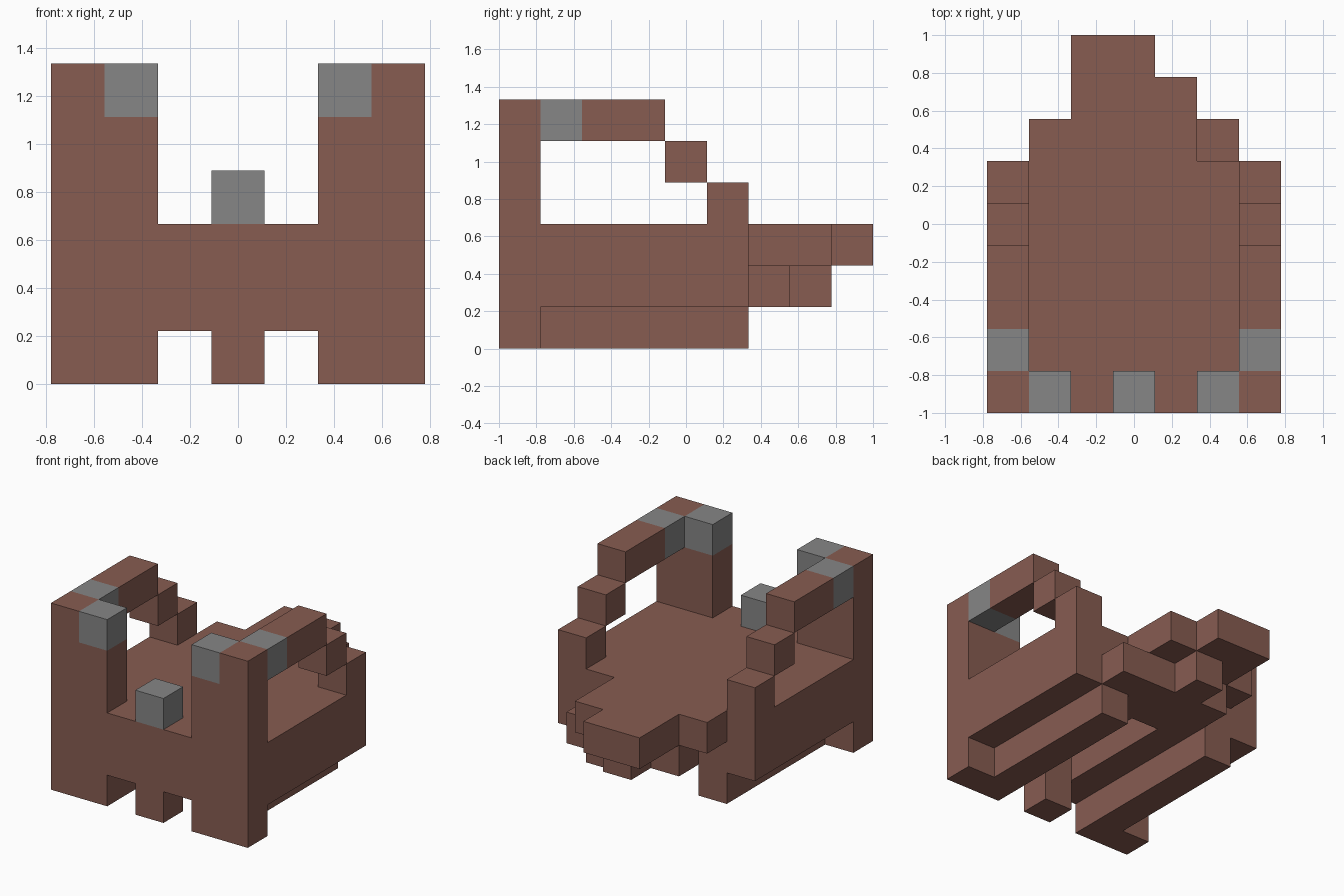
import bpy
import bmesh
from itertools import product
from mathutils import Vector

cube = bpy.data.objects.get("Cube")
if cube:
    bpy.data.objects.remove(cube, do_unlink=True)

U = 2 / 9  # edge of one block


def material(name, color):
    mat = bpy.data.materials.new(name)
    mat.use_nodes = True
    mat.diffuse_color = (*color, 1)
    mat.node_tree.nodes["Principled BSDF"].inputs["Base Color"].default_value = (*color, 1)
    return mat


BROWN = material("reddish brown", (0.242, 0.107, 0.083))
GRAY = material("mid gray", (0.238, 0.238, 0.238))

parts = []


def block(name, x, y, z, mat=BROWN):
    """Register a box of blocks; each range is (first, last) inclusive."""
    spans = [range(a, b + 1) for a, b in (x, y, z)]
    parts.append((name, set(product(*spans)), mat))


def pair(name, x, y, z, mat=BROWN):
    """Register a box on the left (+x) and its mirror on the right."""
    block("left_" + name, x, y, z, mat)
    block("right_" + name, (-x[1], -x[0]), y, z, mat)


# Hull: solid deck over two sides, leaving a slot along the underside
block("deck", (-3, 3), (0, 5), (2, 2))
pair("hull_side", (1, 3), (0, 5), (1, 1))
block("hull_front", (0, 0), (0, 0), (1, 1))
block("hull_back", (0, 0), (5, 5), (1, 1))

# Supports under the hull
pair("runner", (2, 2), (0, 5), (0, 0))
pair("front_foot", (3, 3), (0, 0), (0, 0))
block("center_foot", (0, 0), (0, 0), (0, 0))

# Front towers and the stepped arms behind them
pair("tower", (2, 3), (0, 0), (3, 4))
pair("tower_top", (3, 3), (0, 0), (5, 5))
pair("inner_cap", (2, 2), (0, 0), (5, 5), GRAY)
pair("arm_joint", (3, 3), (1, 1), (5, 5), GRAY)
pair("arm", (3, 3), (2, 3), (5, 5))
pair("arm_step", (3, 3), (4, 4), (4, 4))
pair("arm_post", (3, 3), (5, 5), (3, 3))
block("front_knob", (0, 0), (0, 0), (3, 3), GRAY)

# Uneven tail: upper tiers, then the lower ones
block("tail_upper_base", (-2, 1), (6, 6), (2, 2))
block("tail_upper_middle", (-1, 1), (7, 7), (2, 2))
block("tail_upper_tip", (-1, 0), (8, 8), (2, 2))
block("tail_lower_base", (-1, 2), (6, 6), (1, 1))
block("tail_lower_tip", (0, 0), (7, 7), (1, 1))

solid = set().union(*(cells for _, cells, _ in parts))


def build(name, cells, mat):
    """Make one part from its exposed block faces, merged into flat panels."""
    bm = bmesh.new()
    for cell in cells:
        center = Vector((cell[0], cell[1] - 4, cell[2] + 0.5)) * U
        for axis, sign in product(range(3), (-1, 1)):
            step = Vector((0, 0, 0))
            step[axis] = sign
            if tuple(int(c + s) for c, s in zip(cell, step)) in solid:
                continue
            side = Vector((0, 0, 0))
            side[(axis + 1) % 3] = 1
            up = step.cross(side)
            corners = (side + up, up - side, -side - up, side - up)
            bm.faces.new([bm.verts.new(center + (step + c) * U / 2) for c in corners])
    bmesh.ops.remove_doubles(bm, verts=bm.verts[:], dist=U / 100)
    bmesh.ops.dissolve_limit(bm, angle_limit=0.01, verts=bm.verts[:], edges=bm.edges[:])
    mesh = bpy.data.meshes.new(name)
    bm.to_mesh(mesh)
    bm.free()
    mesh.materials.append(mat)
    bpy.context.collection.objects.link(bpy.data.objects.new(name, mesh))


for part in parts:
    build(*part)
